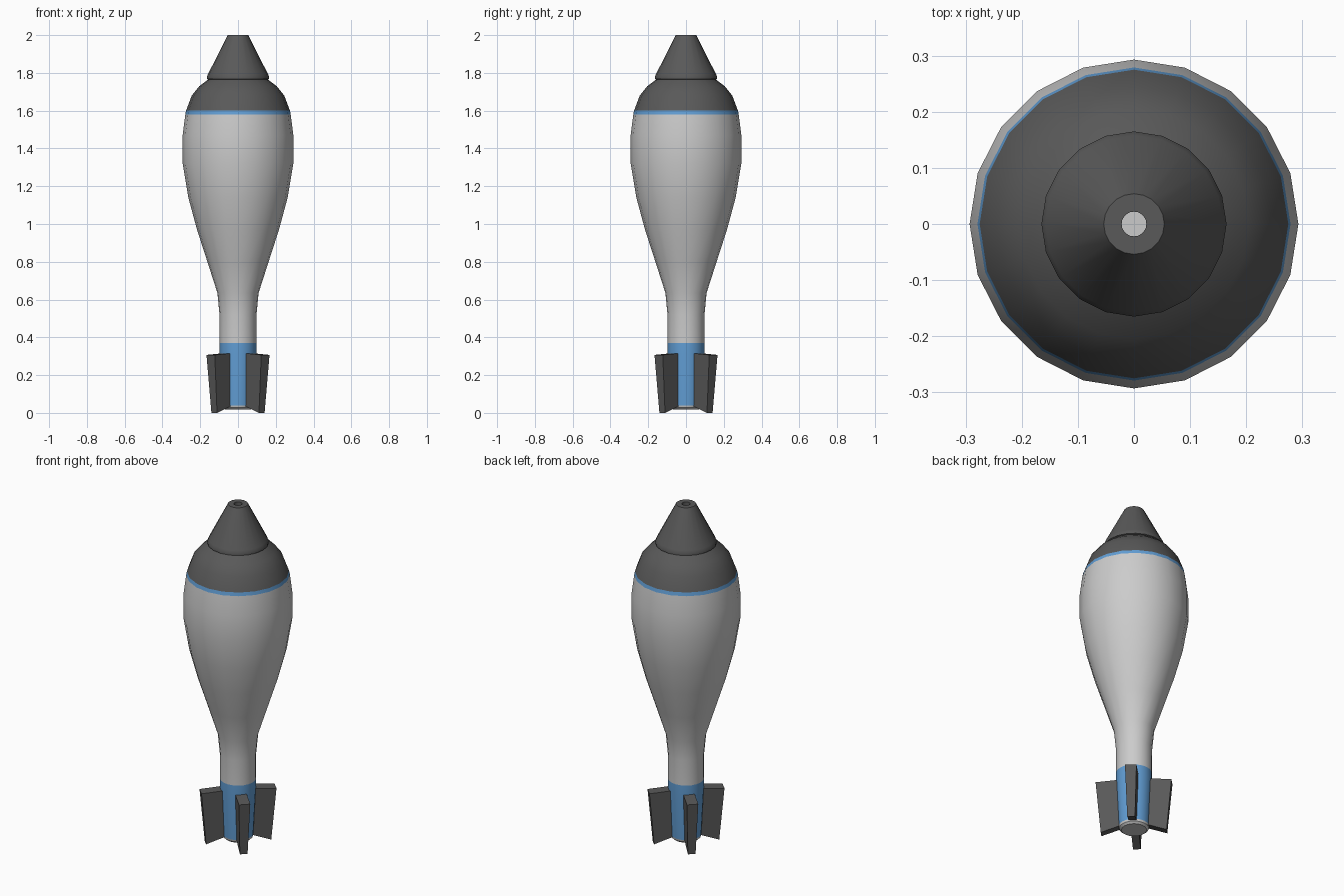
import bpy, bmesh
from math import cos, sin, pi, radians

if "Cube" in bpy.data.objects:
    bpy.data.objects.remove(bpy.data.objects["Cube"])

SIDES = 20

def material(name, rgb):
    m = bpy.data.materials.new(name)
    m.diffuse_color = (*rgb, 1)
    m.use_nodes = True
    m.node_tree.nodes["Principled BSDF"].inputs["Base Color"].default_value = m.diffuse_color
    return m

DARK = material("dark_grey", (0.1, 0.1, 0.1))
BLUE = material("blue", (0.12, 0.34, 0.66))

def finish(bm, name, mat, angle):
    me = bpy.data.meshes.new(name)
    bm.to_mesh(me)
    bm.free()
    ob = bpy.data.objects.new(name, me)
    bpy.context.collection.objects.link(ob)
    if mat:
        me.materials.append(mat)
    bpy.ops.object.select_all(action='DESELECT')
    ob.select_set(True)
    bpy.context.view_layer.objects.active = ob
    bpy.ops.object.shade_smooth_by_angle(angle=radians(angle))
    return ob

def lathe(name, profile, mat=None, cap_bottom=False, cap_top=False):
    """Turn (radius, z) points, listed bottom to top, about the z axis."""
    bm = bmesh.new()
    rings = [[bm.verts.new((r * cos(2 * pi * k / SIDES), r * sin(2 * pi * k / SIDES), z))
              for k in range(SIDES)] for r, z in profile]
    for a, b in zip(rings, rings[1:]):
        for k in range(SIDES):
            n = (k + 1) % SIDES
            bm.faces.new((a[k], a[n], b[n], b[k]))
    if cap_bottom:
        bm.faces.new(rings[0][::-1])
    if cap_top:
        bm.faces.new(rings[-1])
    return finish(bm, name, mat, 35)

# Tail tube with its rounded end plug
lathe("tail_plug", [(0.068, 0.018), (0.080, 0.028), (0.083, 0.04)], cap_bottom=True)
lathe("tail_tube", [(0.083, 0.04), (0.097, 0.31), (0.097, 0.37)], BLUE)

# Teardrop body, painted band and nose shoulder
lathe("body", [(0.097, 0.37), (0.098, 0.52), (0.109, 0.635), (0.162, 0.80),
               (0.217, 0.97), (0.263, 1.14), (0.293, 1.32), (0.293, 1.47),
               (0.279, 1.58)])
lathe("band", [(0.279, 1.58), (0.275, 1.60)], BLUE)
lathe("nose_shoulder", [(0.275, 1.60), (0.245, 1.68), (0.205, 1.73), (0.155, 1.767)], DARK)

# Conical fuze with a small bore in its tip
lathe("fuze", [(0.155, 1.764), (0.165, 1.768), (0.165, 1.780), (0.158, 1.795),
               (0.054, 2.0), (0.022, 2.0), (0.022, 1.975)], DARK)
lathe("fuze_bore", [(0.022, 1.974), (0.022, 1.975)], cap_top=True)

# Four diagonal tail fins, narrowing towards the bottom
def fin(name, angle):
    bm = bmesh.new()
    # (radius, z, half thickness) round the outline
    outline = [(0.05, 0.045, 0.021), (0.178, 0.0, 0.021),
               (0.205, 0.307, 0.031), (0.05, 0.318, 0.031)]
    c, s = cos(angle), sin(angle)
    sides = [[bm.verts.new((r * c - d * t * s, r * s + d * t * c, z))
              for r, z, t in outline] for d in (-1, 1)]
    bm.faces.new(sides[0])
    bm.faces.new(sides[1][::-1])
    for i in range(4):
        j = (i + 1) % 4
        bm.faces.new((sides[0][j], sides[0][i], sides[1][i], sides[1][j]))
    bmesh.ops.recalc_face_normals(bm, faces=bm.faces)
    finish(bm, name, DARK, 30)

for i in range(4):
    fin(f"fin_{i + 1}", pi / 4 + i * pi / 2)
